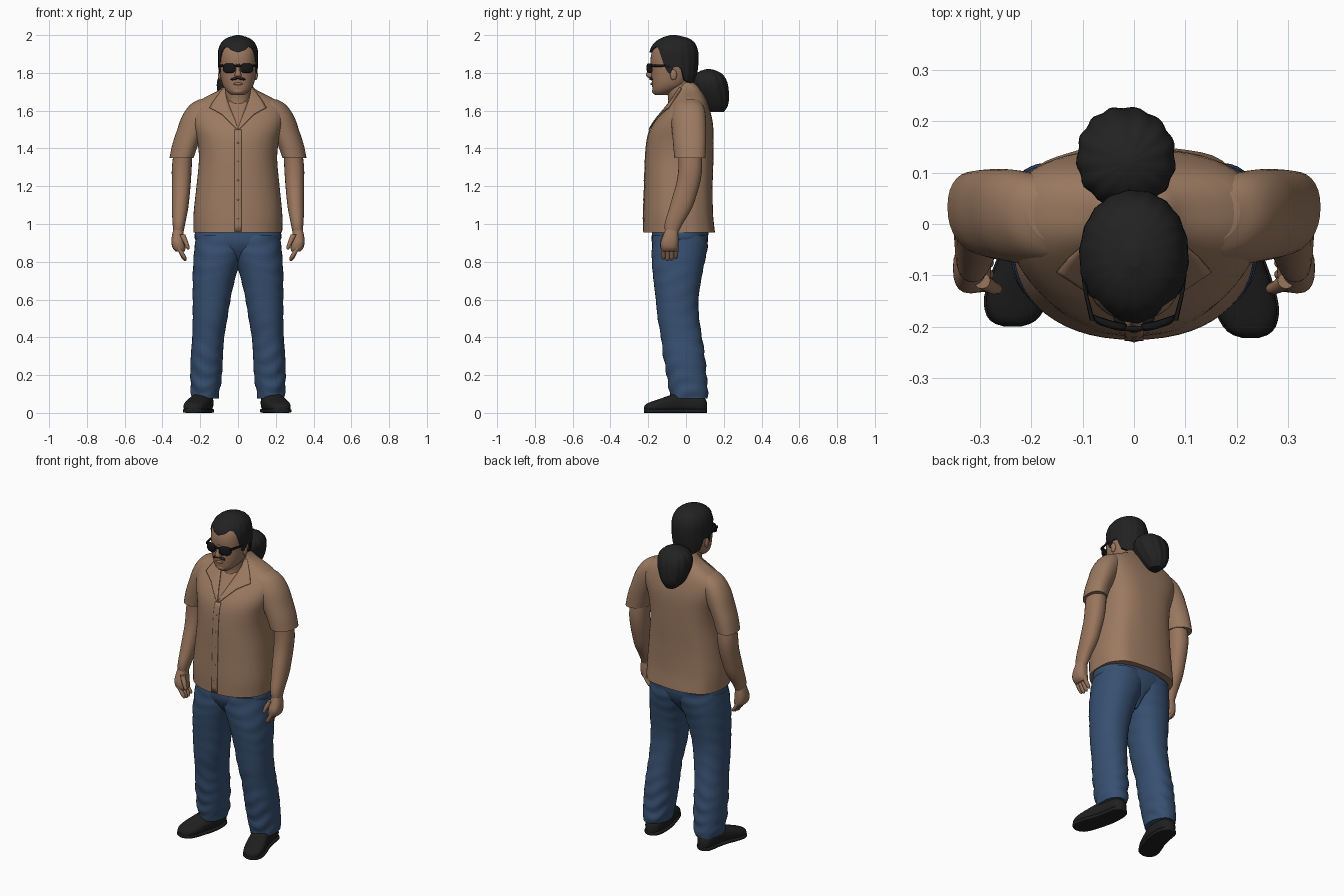
import bpy, bmesh, math
from mathutils import Vector, Matrix

cube = bpy.data.objects.get("Cube")
if cube:
    bpy.data.objects.remove(cube, do_unlink=True)


def material(name, r, g, b):
    mat = bpy.data.materials.new(name)
    mat.use_nodes = True
    mat.diffuse_color = (r, g, b, 1)
    bsdf = next(n for n in mat.node_tree.nodes if n.type == 'BSDF_PRINCIPLED')
    bsdf.inputs["Base Color"].default_value = (r, g, b, 1)
    bsdf.inputs["Roughness"].default_value = 0.8
    return mat


SKIN = material("skin tan", .32, .18, .11)
SHIRT = material("shirt tan", .33, .195, .12)
DENIM = material("denim blue", .038, .08, .165)
HAIR = material("hair black", .016, .016, .016)
LEATHER = material("shoe black", .014, .014, .014)
GLASS = material("sunglasses black", .008, .008, .009)
SIDES = (("left_", 1), ("right_", -1))
CHEST_POWER = 2.2


def finish(name, bm, mat, thickness=0.0):
    bmesh.ops.recalc_face_normals(bm, faces=bm.faces[:])
    mesh = bpy.data.meshes.new(name)
    bm.to_mesh(mesh)
    bm.free()
    mesh.materials.append(mat)
    mesh.shade_smooth()
    mesh.set_sharp_from_angle(angle=math.radians(45))
    obj = bpy.data.objects.new(name, mesh)
    bpy.context.scene.collection.objects.link(obj)
    if thickness:
        solid = obj.modifiers.new("thickness", 'SOLIDIFY')
        solid.thickness = thickness
        solid.offset = 0


def skin_rows(name, rows, mat, closed=True, caps=(True, True), thickness=0.0):
    """Join rows of points into a surface."""
    bm = bmesh.new()
    grid = [[bm.verts.new(p) for p in row] for row in rows]
    n = len(grid[0])
    for low, high in zip(grid, grid[1:]):
        for i in range(n if closed else n - 1):
            k = (i + 1) % n
            bm.faces.new((low[i], low[k], high[k], high[i]))
    for wanted, row in zip(caps, (grid[0], grid[-1])):
        if wanted and closed:
            bm.faces.new(row)
    finish(name, bm, mat, thickness)


def section(rings, t):
    """Smoothly interpolated bounds (a0, a1, b0, b1) at position t."""
    i = 0
    while i < len(rings) - 2 and t > rings[i + 1][0]:
        i += 1

    def slope(j, c):
        lo, hi = rings[max(j - 1, 0)], rings[min(j + 1, len(rings) - 1)]
        return (hi[c] - lo[c]) / (hi[0] - lo[0])
    p, q = rings[i], rings[i + 1]
    d = q[0] - p[0]
    u = min(max((t - p[0]) / d, 0), 1)
    h = u * u * (3 - 2 * u)
    return [p[c] * (1 - h) + q[c] * h + d * u * (1 - u)
            * ((1 - u) * slope(i, c) - u * slope(i + 1, c)) for c in range(1, 5)]


def around(sec, phi, front, back, scale=1.0):
    """Point on a rounded section; phi = 0 is the front, a higher power is squarer."""
    a0, a1, b0, b1 = sec
    s, c = math.sin(phi), math.cos(phi)
    power = front if c > 0 else back
    a = math.copysign(abs(s) ** (2 / power), s) * scale
    b = math.copysign(abs(c) ** (2 / power), c) * scale
    return (a0 + a1 + (a1 - a0) * a) / 2, (b0 + b1 - (b1 - b0) * b) / 2


def loft(name, rings, mat, axis='z', n=32, rows=24, power=2.2, back=None, side=1, ripple=None, warp=None):
    out = []
    for j in range(rows + 1):
        t = rings[0][0] + (rings[-1][0] - rings[0][0]) * (1 - math.cos(math.pi * j / rows)) / 2
        sec, row = section(rings, t), []
        for i in range(n):
            phi = math.tau * i / n
            a, b = around(sec, phi, power, back or power, 1 + ripple(phi, t) if ripple else 1)
            co = Vector((a, b, t)) if axis == 'z' else Vector((a, t, b))
            if warp:
                co = warp(co)
            row.append((co.x * side, co.y, co.z))
        out.append(row)
    skin_rows(name, out, mat)


def sym(*rings):
    return [(t, -r, r, b0, b1) for t, r, b0, b1 in rings]


def limb(name, path, mat, side):
    """Tapered round limb; path points are (x, y, z, radius), lowest first."""
    loft(name, [(z, x - r, x + r, y - r, y + r) for x, y, z, r in path], mat,
         n=12, rows=10, power=2, side=side)


def blob(name, centre, radii, mat, tilt=0.0):
    bm = bmesh.new()
    bmesh.ops.create_uvsphere(bm, u_segments=16, v_segments=10, radius=1)
    bm.transform(Matrix.Translation(centre) @ Matrix.Rotation(tilt, 4, 'Y') @ Matrix.Diagonal((*radii, 1)))
    finish(name, bm, mat)


# Shirt body with broad shoulder yoke and a flatter back
torso = sym((.955, .235, -.225, .152), (1.05, .235, -.225, .142), (1.2, .22, -.22, .14),
            (1.35, .207, -.215, .145), (1.45, .217, -.205, .146), (1.5, .232, -.19, .145),
            (1.55, .245, -.16, .14), (1.6, .248, -.12, .128), (1.645, .218, -.085, .114),
            (1.68, .157, -.062, .098), (1.705, .105, -.053, .083), (1.725, .08, -.05, .072),
            (1.75, .06, -.045, .04))


def shirt_folds(phi, z):
    return .02 * (1 - math.cos(phi)) / 2 * max(0, 1.5 - z) * math.sin(9 * phi + 4 * z)


loft("shirt_body", torso, SHIRT, n=56, rows=40, power=CHEST_POWER, back=2.9, ripple=shirt_folds)


def patch(name, rows, mat, lift, side=1, columns=6):
    """Thin plate on the shirt front; rows are (z, x start, x end)."""
    out = []
    for (z0, s0, e0), (z1, s1, e1) in zip(rows, rows[1:]):
        for k in range(5):
            u = k / 4
            z, s, e = z0 + (z1 - z0) * u, s0 + (s1 - s0) * u, e0 + (e1 - e0) * u
            x0, x1, y0, y1 = section(torso, z)
            row = []
            for i in range(columns + 1):
                x = s + (e - s) * i / columns
                reach = min(1, abs(x) / x1) ** CHEST_POWER
                y = (y0 + y1 - (y1 - y0) * (1 - reach) ** (1 / CHEST_POWER)) / 2
                row.append((x * side, y - lift, z))
            if not out or k:
                out.append(row)
    skin_rows(name, out, mat, closed=False, thickness=.006)


# Shirt front: placket, buttons, open neck and lapels
patch("placket", [(z / 10, -.018, .018) for z in (9.6, 11, 12, 13, 14, 15)], SHIRT, 0)
for i in range(5):
    z = 1.03 + i * .1
    blob("button", (0, section(torso, z)[2] - .003, z), (.005, .002, .005), SHIRT)
patch("open_neck", [(1.505, -.002, .002), (1.58, -.028, .028), (1.65, -.055, .055)], SKIN, 0)
lapel = [(1.5, 0, .006), (1.54, .012, .045), (1.58, .028, .085), (1.6, .036, .12),
         (1.615, .042, .15), (1.65, .055, .13), (1.69, .066, .1), (1.72, .066, .076)]
for label, s in SIDES:
    patch(label + "lapel", lapel, SHIRT, .005, s)

# Sleeves (swept back toward the outside), arms and hands
sleeve = [(1.35, .235, .363, -.068, .093), (1.42, .21, .348, -.07, .1), (1.5, .17, .322, -.07, .108),
          (1.56, .13, .301, -.068, .112), (1.61, .1, .272, -.056, .11), (1.64, .09, .243, -.04, .1),
          (1.66, .1, .205, -.015, .085)]
arm = [(.95, .29, .342, -.11, -.043), (1, .28, .346, -.113, -.018), (1.08, .264, .35, -.09, .03),
       (1.15, .256, .35, -.07, .055), (1.22, .25, .35, -.05, .075), (1.3, .245, .35, -.04, .086),
       (1.42, .24, .335, -.04, .08)]
palm = [(.855, .283, .33, -.125, -.05), (.87, .278, .345, -.132, -.043), (.9, .284, .352, -.135, -.04),
        (.93, .286, .351, -.125, -.04), (.97, .291, .343, -.11, -.043)]
for label, s in SIDES:
    loft(label + "sleeve", sleeve, SHIRT, side=s,
         warp=lambda co: co + Vector((0, .2 * (co.x - .26), 0)))
    loft(label + "arm", arm, SKIN, side=s, n=24)
    loft(label + "palm", palm, SKIN, side=s, n=20, rows=14, power=2.5)
    for i in range(4):
        y = -.12 + i * .022
        drop = .008 * abs(i - 1.3)
        limb(label + "finger", [(.28, y, .802 + drop, .005), (.284, y, .811 + drop, .011),
                                (.301, y, .85, .013), (.322, y, .885, .014)], SKIN, s)
    limb(label + "thumb", [(.264, -.126, .866, .005), (.266, -.126, .875, .01),
                           (.277, -.123, .905, .013), (.296, -.11, .945, .016)], SKIN, s)

# Jeans
loft("jeans_seat", sym((.76, .012, -.075, .02), (.81, .04, -.13, .065), (.85, .095, -.16, .095),
                       (.89, .19, -.178, .112), (.92, .228, -.182, .117), (.98, .222, -.178, .118)),
     DENIM, n=40, power=2.3)
leg = [(.075, .105, .245, -.08, .116), (.12, .096, .25, -.09, .116), (.2, .085, .252, -.102, .109),
       (.3, .08, .25, -.12, .1), (.4, .073, .242, -.132, .085), (.5, .056, .24, -.15, .07),
       (.6, .04, .24, -.16, .066), (.7, .018, .24, -.172, .08), (.78, -.008, .238, -.18, .095),
       (.86, -.04, .232, -.182, .112), (.94, -.05, .222, -.176, .116)]


def leg_folds(phi, z):
    strength = .014 + .045 * max(0, 1 - z / .45)
    return strength * math.sin(85 * z + 2.5 * math.sin(phi * 2 + 9 * z)) * math.sin(phi + 5 * z)


for label, s in SIDES:
    loft(label + "jeans_leg", leg, DENIM, side=s, n=36, rows=64, ripple=leg_folds)

# Shoes with soles, toes turned out
shoe = [(-.222, .215, .238, .012, .032), (-.214, .192, .26, .004, .045), (-.195, .174, .274, .002, .055),
        (-.16, .158, .278, .002, .067), (-.1, .14, .262, .002, .088), (-.04, .125, .24, .002, .106),
        (.03, .12, .225, .002, .104), (.085, .127, .215, .002, .09), (.105, .145, .2, .004, .07),
        (.112, .16, .185, .008, .05)]
sole = [(y, x0 - .004, x1 + .004, 0, .022) for y, x0, x1, z0, z1 in shoe]


def right_turn(co):
    return Vector((co.x + .01, co.y * (.9 if co.y < 0 else 1), co.z))


for label, s in SIDES:
    turn = right_turn if s < 0 else None
    loft(label + "shoe", shoe, LEATHER, axis='y', power=2.6, side=s, warp=turn)
    loft(label + "sole", sole, LEATHER, axis='y', power=5, side=s, warp=turn)

# Neck, head and face
loft("neck", sym((1.56, .06, -.11, .03), (1.65, .064, -.094, .03), (1.7, .068, -.1, .03),
                 (1.78, .07, -.11, .03)), SKIN)
loft("head", sym((1.682, .032, -.162, -.1), (1.7, .056, -.175, -.06), (1.73, .079, -.179, 0),
                 (1.77, .091, -.182, .03), (1.82, .097, -.184, .05), (1.87, .099, -.188, .055),
                 (1.92, .096, -.178, .05), (1.945, .084, -.162, .04), (1.965, .06, -.13, .02),
                 (1.978, .03, -.1, -.03)), SKIN, n=40, power=2.3, back=2.1)
loft("nose", sym((1.772, .011, -.195, -.17), (1.785, .018, -.212, -.17), (1.81, .012, -.205, -.17),
                 (1.85, .009, -.192, -.17)), SKIN, n=16, rows=12)
blob("lower_lip", (0, -.181, 1.742), (.024, .008, .007), SKIN)
blob("chin", (0, -.163, 1.704), (.03, .017, .018), SKIN)
for label, s in SIDES:
    blob(label + "ear", (s * .095, -.066, 1.79), (.01, .018, .029), SKIN)
    blob(label + "moustache", (s * .019, -.183, 1.769), (.022, .012, .007), HAIR, s * .2)

# Sunglasses
lens = [(-.21, .022, .07, 1.808, 1.844), (-.206, .014, .079, 1.8, 1.85), (-.195, .014, .079, 1.8, 1.85)]
temple = [(-.188, .076, .086, 1.832, 1.846), (-.12, .093, .1, 1.832, 1.844), (-.065, .097, .104, 1.826, 1.838)]
for label, s in SIDES:
    loft(label + "lens", lens, GLASS, axis='y', rows=8, power=3, side=s,
         warp=lambda co: co + Vector((0, 3 * co.x ** 2, 0)))
    loft(label + "temple", temple, GLASS, axis='y', n=12, rows=10, power=4, side=s)
blob("glasses_bridge", (0, -.204, 1.838), (.02, .006, .006), GLASS)

# Swept-back hair, cut to a hairline that recedes at the temples
scalp = sym((1.7, .07, -.14, .03), (1.76, .095, -.16, .05), (1.82, .104, -.18, .062),
            (1.88, .106, -.194, .066), (1.92, .104, -.19, .062), (1.96, .088, -.167, .045),
            (1.985, .058, -.13, .01), (2, .012, -.085, -.05))
hairline = [(0, 1.908), (20, 1.92), (35, 1.938), (47, 1.934), (58, 1.895), (67, 1.81), (77, 1.79),
            (86, 1.83), (104, 1.83), (114, 1.765), (140, 1.745), (180, 1.74)]


def hair_edge(phi):
    deg = abs(math.degrees(phi if phi <= math.pi else phi - math.tau))
    for (d0, z0), (d1, z1) in zip(hairline, hairline[1:]):
        if deg <= d1:
            return z0 + (z1 - z0) * (deg - d0) / (d1 - d0)
    return hairline[-1][1]


hair_rows = []
for j in range(-1, 21):
    row = []
    for i in range(72):
        phi = math.tau * i / 72
        u = math.sin(math.pi / 2 * max(j, 0) / 20)
        z = hair_edge(phi) * (1 - u) + 2 * u
        strands = 1 + .01 * math.sin(18 * phi)
        x, y = around(section(scalp, z), phi, 2, 2.1, .85 if j < 0 else strands)
        row.append((x, y, z))
    hair_rows.append(row)
skin_rows("hair", hair_rows, HAIR, caps=(False, True))

# Gathered ponytail
tail = [(1.592, -.05, .012, .125, .2), (1.63, -.085, .04, .08, .222), (1.69, -.105, .068, .048, .227),
        (1.75, -.11, .08, .035, .218), (1.79, -.093, .065, .05, .195), (1.812, -.055, .03, .08, .16),
        (1.82, -.02, 0, .11, .13)]
loft("ponytail", tail, HAIR, n=64, ripple=lambda phi, z: .025 * math.sin(13 * phi + 12 * z))
blob("hair_tie", (-.005, .055, 1.765), (.04, .03, .035), HAIR)
